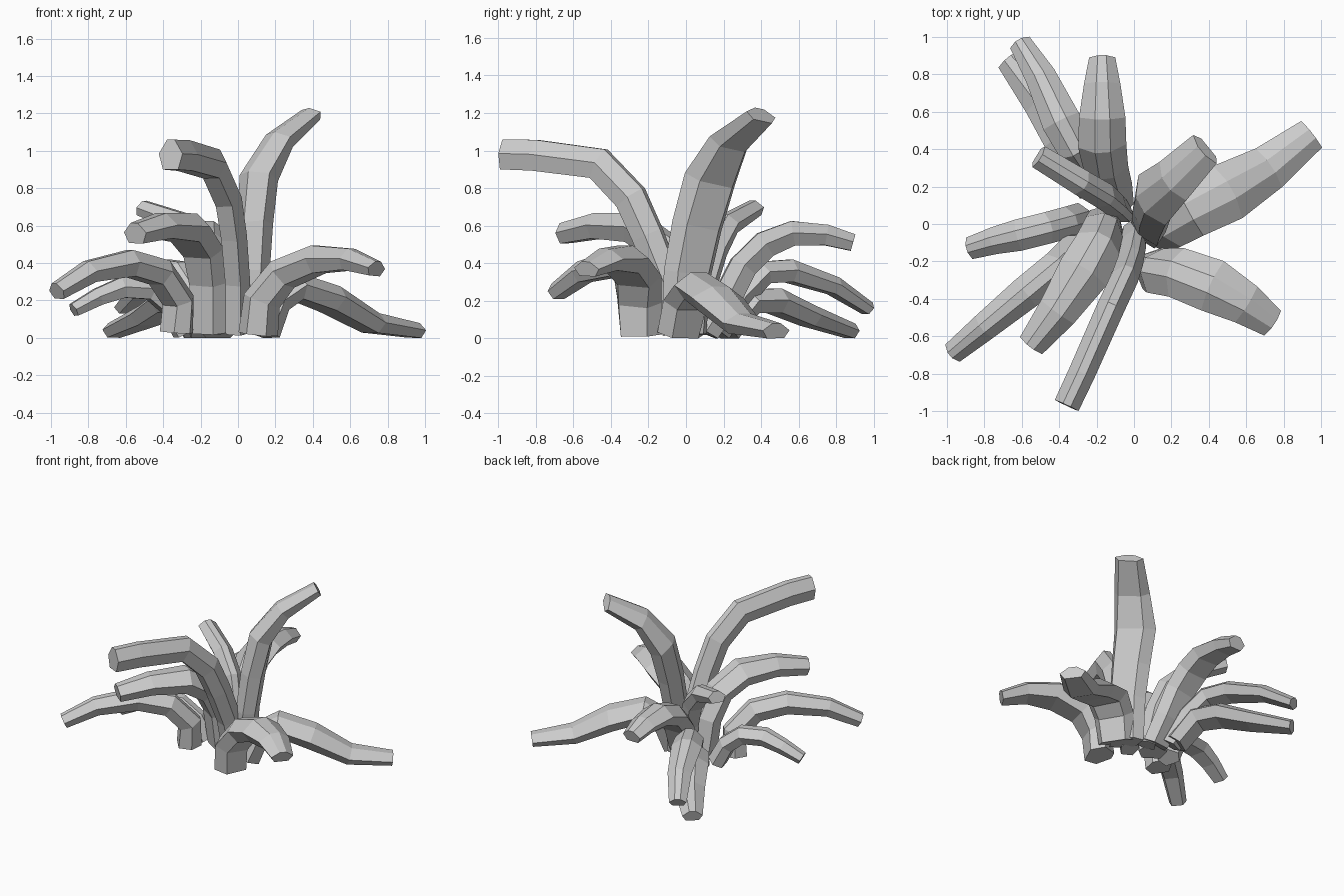
import bpy, bmesh
from mathutils import Vector

if "Cube" in bpy.data.objects:
    bpy.data.objects.remove(bpy.data.objects["Cube"])

grey = bpy.data.materials.new("plain_grey")
grey.use_nodes = True
grey.diffuse_color = (0.6, 0.6, 0.6, 1)
grey.node_tree.nodes["Principled BSDF"].inputs["Base Color"].default_value = (0.6, 0.6, 0.6, 1)

# Six-sided leaf section: narrow underside, widest at mid height, narrow top
SECTION = [(-.32, -.5), (.32, -.5), (.5, .03), (.16, .5), (-.16, .5), (-.5, .03)]
WIDEST = 0.6


def leaf(name, path, widths, depths, side=None):
    """Sweep the section along a path; widths and depths give base, widest part and tip."""
    points = [Vector(p) for p in path]
    if side is None:
        run = points[-1] - points[0]
        side = (run.y, -run.x, 0)
    side = Vector(side).normalized()
    bm = bmesh.new()
    rings = []
    last = len(points) - 1

    def blend(values, t):
        a, b, c = values
        if t < WIDEST:
            return a + (b - a) * t / WIDEST
        return b + (c - b) * (t - WIDEST) / (1 - WIDEST)

    for i, p in enumerate(points):
        ahead = (points[min(i + 1, last)] - p).normalized()
        behind = (p - points[max(i - 1, 0)]).normalized()
        along = (ahead + behind).normalized()
        across = (side - along * side.dot(along)).normalized()
        up = across.cross(along)
        w, d = blend(widths, i / last), blend(depths, i / last)
        rings.append([bm.verts.new(p + across * u * w + up * v * d) for u, v in SECTION])
    n = len(SECTION)
    for a, b in zip(rings, rings[1:]):
        for k in range(n):
            bm.faces.new((a[k], a[(k + 1) % n], b[(k + 1) % n], b[k]))
    bm.faces.new(rings[0])
    bm.faces.new(rings[-1])
    bmesh.ops.recalc_face_normals(bm, faces=bm.faces)
    # Keep the leaf on the ground
    for v in bm.verts:
        v.co.z = max(v.co.z, 0)
    mesh = bpy.data.meshes.new(name)
    bm.to_mesh(mesh)
    bm.free()
    mesh.materials.append(grey)
    bpy.context.collection.objects.link(bpy.data.objects.new(name, mesh))


# Tall upper leaves
leaf("tall_back_leaf",
     [(.06, -.01, .03), (.07, .01, .35), (.08, .06, .6), (.1, .13, .85), (.21, .23, 1.05), (.38, .4, 1.19)],
     (.26, .31, .2), (.13, .16, .08), side=(.4, -.92, 0))
leaf("tall_front_leaf",
     [(0, -.04, .03), (0, -.1, .3), (-.02, -.2, .55), (-.05, -.29, .75), (-.13, -.46, .93),
      (-.28, -.8, .975), (-.36, -.97, .98)], (.13, .15, .14), (.15, .17, .16))

# Middle leaves
leaf("middle_front_leaf",
     [(-.15, .02, .03), (-.16, -.02, .3), (-.19, -.11, .48), (-.27, -.26, .59), (-.41, -.47, .6),
      (-.55, -.65, .56)], (.2, .28, .15), (.15, .16, .11))
leaf("middle_left_back_leaf",
     [(-.06, .06, .03), (-.1, .1, .3), (-.16, .15, .48), (-.28, .22, .61), (-.51, .36, .695)],
     (.12, .15, .13), (.12, .13, .08))
leaf("middle_back_leaf",
     [(-.1, .1, .03), (-.12, .21, .2), (-.15, .3, .38), (-.17, .42, .5), (-.17, .57, .56),
      (-.17, .75, .55), (-.17, .89, .51)], (.2, .27, .14), (.15, .14, .09))

# Low arching leaves
leaf("low_left_front_leaf",
     [(-.32, -.12, .03), (-.31, -.13, .2), (-.41, -.23, .35), (-.58, -.37, .4), (-.8, -.55, .355),
      (-.97, -.69, .25)], (.18, .18, .12), (.16, .14, .09))
leaf("low_right_front_leaf",
     [(.1, -.24, .02), (.12, -.25, .2), (.23, -.26, .34), (.42, -.33, .42), (.6, -.43, .42),
      (.74, -.53, .37)], (.24, .29, .16), (.18, .15, .08))
leaf("low_left_leaf",
     [(-.28, .03, .03), (-.35, .01, .17), (-.46, -.02, .26), (-.62, -.06, .27), (-.75, -.09, .22),
      (-.88, -.13, .15)], (.17, .17, .12), (.12, .11, .07))
leaf("low_back_leaf",
     [(-.18, .16, .03), (-.23, .28, .22), (-.31, .4, .35), (-.39, .55, .36), (-.5, .79, .28),
      (-.61, .97, .16)], (.16, .21, .12), (.13, .12, .07))
leaf("ground_back_leaf",
     [(-.2, .2, .03), (-.28, .33, .2), (-.37, .48, .2), (-.49, .66, .12), (-.67, .88, .04)],
     (.22, .26, .14), (.14, .13, .08))
leaf("ground_right_leaf",
     [(.12, -.04, .03), (.18, 0, .2), (.3, .07, .28), (.5, .17, .21), (.72, .3, .08), (.95, .48, .04)],
     (.26, .32, .18), (.15, .14, .08))
